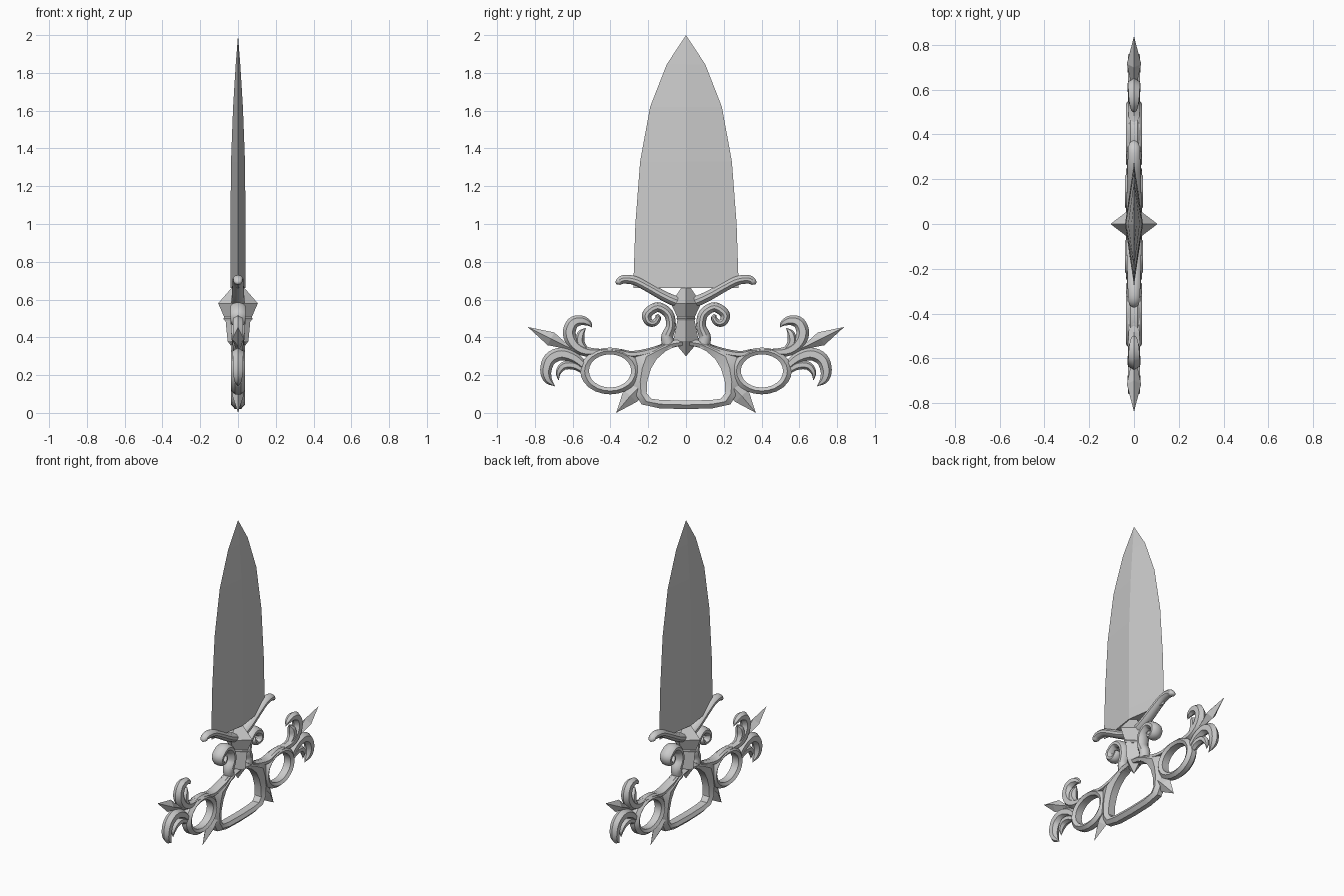
import bpy, bmesh, math
from mathutils import Vector

if "Cube" in bpy.data.objects:
    bpy.data.objects.remove(bpy.data.objects["Cube"])


def finish(name, rings, closed=False, mirror=False, smooth=0):
    """Skin a list of equal-sized point rings into one object."""
    bm = bmesh.new()
    vs = [[bm.verts.new(p) for p in r] for r in rings]
    n, m = len(rings[0]), len(rings)
    for i in range(m if closed else m - 1):
        a, b = vs[i], vs[(i + 1) % m]
        for j in range(n):
            k = (j + 1) % n
            bm.faces.new((a[j], a[k], b[k], b[j]))
    if not closed:
        bm.faces.new(vs[0])
        bm.faces.new(vs[-1])
    bmesh.ops.remove_doubles(bm, verts=bm.verts, dist=1e-5)
    bmesh.ops.recalc_face_normals(bm, faces=bm.faces)
    me = bpy.data.meshes.new(name)
    bm.to_mesh(me)
    bm.free()
    ob = bpy.data.objects.new(name, me)
    bpy.context.collection.objects.link(ob)
    if mirror:
        mod = ob.modifiers.new("mirror", 'MIRROR')
        mod.use_axis = (False, True, False)
        mod.use_mirror_merge = False
    if smooth:
        bpy.ops.object.select_all(action='DESELECT')
        ob.select_set(True)
        bpy.context.view_layer.objects.active = ob
        bpy.ops.object.shade_smooth_by_angle(angle=math.radians(smooth))
    return ob


def spline(pts, steps):
    """Catmull-Rom through tuples of any length."""
    p = [Vector(q) for q in pts]
    p = [2 * p[0] - p[1]] + p + [2 * p[-1] - p[-2]]
    out = []
    for i in range(1, len(p) - 2):
        for s in range(steps):
            t = s / steps
            a, b, c, d = p[i - 1:i + 3]
            out.append(0.5 * (2 * b + (c - a) * t + (2 * a - 5 * b + 4 * c - d) * t * t
                              + (3 * b - a - 3 * c + d) * t ** 3))
    return out + [p[-2]]


def sweep(name, pts, sides=10, steps=4, smooth=40):
    """Sweep along (y, z, half width, half depth) points, mirrored in y."""
    path = spline(pts, steps)
    rings = []
    for i, q in enumerate(path):
        a, b = path[max(i - 1, 0)], path[min(i + 1, len(path) - 1)]
        t = Vector((b[0] - a[0], b[1] - a[1])).normalized()
        ring = []
        for k in range(sides):
            g = 2 * math.pi * k / sides
            w, d = max(q[2], 0) * math.cos(g), max(q[3], 0) * math.sin(g)
            ring.append((d, q[0] - t.y * w, q[1] + t.x * w))
        rings.append(ring)
    return finish(name, rings, mirror=True, smooth=smooth)


def bevel_ring(inner, outer):
    """Ridged six-sided section between matching inner and outer outlines."""
    rings = []
    for (a, b), (c, d) in zip(inner, outer):
        m, n = (a + c) / 2, (b + d) / 2
        rings.append([(-.024, a, b), (-.036, m, n), (-.016, c, d),
                      (.016, c, d), (.036, m, n), (.024, a, b)])
    return rings


def diamonds(levels):
    """Four-sided sections from (half x, half y, z)."""
    return [[(a, 0, z), (0, b, z), (-a, 0, z), (0, -b, z)] for a, b, z in levels]


# blade
finish("blade", diamonds([(.04, .278, .66), (.04, .277, .73), (.04, .268, 1.0), (.037, .243, 1.33),
                          (.026, .19, 1.62), (.012, .102, 1.845), (0, 0, 2.0)]))

# centre gem, collar and lower point
finish("centre_gem", diamonds([(0, 0, .70), (.105, .08, .58), (.072, .045, .505)]))
finish("gem_collar", diamonds([(.072, .046, .508), (.078, .05, .50), (.072, .046, .49)]))
finish("lower_point", diamonds([(.066, .045, .492), (.055, .068, .38), (0, 0, .30)]))

# guard horns
sweep("guard_horn", [(0, .57, .03, .035), (.10, .61, .027, .035), (.2, .665, .025, .032), (.27, .7, .024, .03),
                     (.33, .707, .023, .027), (.36, .69, .016, .02), (.367, .68, 0, 0)])

# scrolls beside the gem
sweep("scroll", [(.085, .34, .035, .03), (.10, .40, .032, .036), (.08, .46, .026, .04), (.093, .525, .026, .042),
                 (.15, .56, .026, .042), (.205, .525, .026, .042), (.20, .485, .022, .04),
                 (.17, .475, .018, .034), (.148, .50, .016, .03), (.155, .52, .008, .02)], steps=5)

# central hand grip
inner = [(0, .065), (.13, .068), (.185, .075), (.208, .105), (.205, .17), (.185, .235), (.155, .285),
         (.11, .325), (.06, .35), (0, .36)]
outer = [(0, .02), (.14, .024), (.235, .045), (.268, .10), (.28, .16), (.278, .235), (.265, .31),
         (.165, .347), (.09, .38), (0, .395)]
full = lambda h: h + [(-y, z) for y, z in h[-2:0:-1]]
finish("hand_grip", bevel_ring(full(inner), full(outer)), closed=True, smooth=30)

# finger rings
N = 24
ellipse = lambda ry, rz: [(.402 + ry * math.cos(2 * math.pi * i / N),
                           .222 + rz * math.sin(2 * math.pi * i / N)) for i in range(N)]
finish("finger_ring", bevel_ring(ellipse(.112, .088), ellipse(.158, .124)), closed=True, mirror=True, smooth=30)

# top bars linking grip and rings
sweep("top_bar", [(.07, .37, .018, .03), (.17, .332, .018, .034), (.28, .31, .018, .035),
                  (.36, .325, .015, .034), (.45, .33, .012, .03)], sides=6)

# curled leaves
sweep("upper_leaf", [(.44, .325, .012, .025), (.53, .325, .026, .03), (.59, .36, .032, .032),
                     (.618, .42, .034, .032), (.60, .475, .032, .03), (.555, .49, .026, .026),
                     (.515, .475, .016, .016), (.497, .452, 0, 0)], sides=6, smooth=35)
sweep("inner_leaf", [(.52, .32, .015, .02), (.56, .37, .024, .028), (.555, .42, .02, .026),
                     (.53, .45, 0, 0)], sides=6, smooth=35)
sweep("lower_leaf", [(.53, .24, .02, .025), (.59, .29, .03, .03), (.66, .312, .034, .032),
                     (.72, .285, .034, .032), (.742, .225, .03, .03), (.73, .175, .022, .022),
                     (.692, .14, 0, 0)], sides=6, smooth=35)
sweep("small_leaf", [(.54, .22, .015, .02), (.59, .25, .022, .026), (.645, .25, .022, .026),
                     (.675, .215, .015, .018), (.675, .17, 0, 0)], sides=6, smooth=35)

# side spikes and bottom spikes
sweep("side_spike", [(.57, .325, .012, .012), (.65, .36, .018, .018), (.715, .392, .038, .032), (.838, .455, 0, 0)],
      sides=4, steps=1, smooth=0)
sweep("bottom_spike", [(.255, .13, .05, .03), (.295, .09, .047, .03), (.37, .0, 0, 0)],
      sides=4, steps=1, smooth=0)
